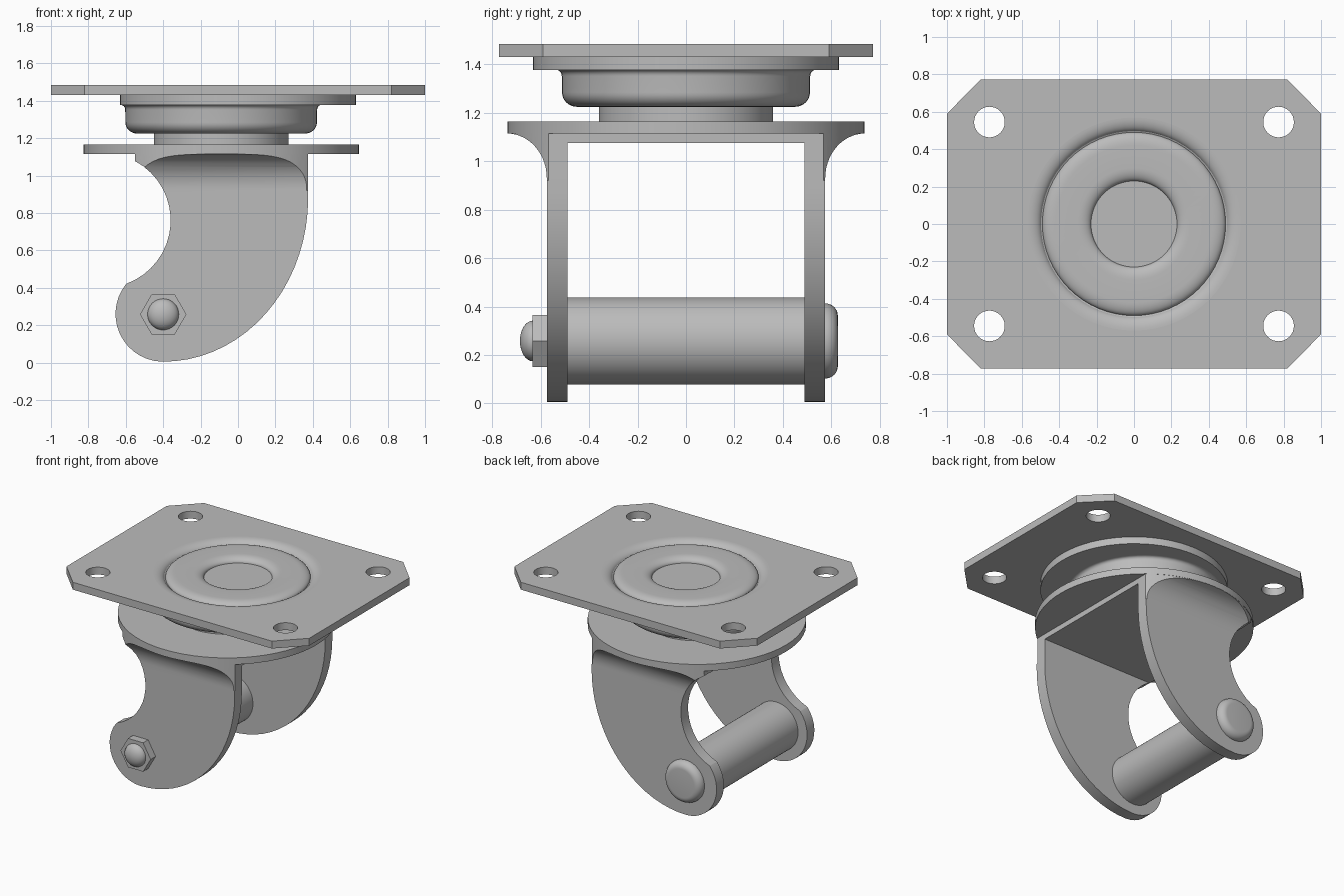
import bpy, bmesh
from math import radians, cos, sin, pi
from mathutils import Matrix, Vector

if "Cube" in bpy.data.objects:
    bpy.data.objects.remove(bpy.data.objects["Cube"])

steel = bpy.data.materials.new("grey_steel")
steel.use_nodes = True
GREY = (0.5, 0.5, 0.5, 1)
steel.diffuse_color = GREY
steel.node_tree.nodes["Principled BSDF"].inputs["Base Color"].default_value = GREY


def finish(bm, name):
    bmesh.ops.remove_doubles(bm, verts=bm.verts, dist=1e-5)
    bmesh.ops.recalc_face_normals(bm, faces=bm.faces)
    mesh = bpy.data.meshes.new(name)
    bm.to_mesh(mesh)
    bm.free()
    mesh.materials.append(steel)
    ob = bpy.data.objects.new(name, mesh)
    bpy.context.collection.objects.link(ob)
    return ob


def prism(name, points, offset):
    """Extrude a closed outline of 3D points along an offset."""
    bm = bmesh.new()
    face = bm.faces.new([bm.verts.new(p) for p in points])
    new = bmesh.ops.extrude_face_region(bm, geom=[face])["geom"]
    bmesh.ops.translate(bm, vec=offset, verts=[g for g in new if isinstance(g, bmesh.types.BMVert)])
    # the starting face stays as the second cap
    return finish(bm, name)


def lathe(name, profile, centre=(0, 0, 0), along_y=False, steps=64):
    """Revolve (radius, height) points around an upright or a y axis."""
    bm = bmesh.new()
    verts = [bm.verts.new((r, 0, h)) for r, h in profile]
    edges = [bm.edges.new(pair) for pair in zip(verts, verts[1:])]
    bmesh.ops.spin(bm, geom=verts + edges, axis=(0, 0, 1), cent=(0, 0, 0),
                   angle=2 * pi, steps=steps, use_duplicate=False)
    turn = Matrix.Rotation(-pi / 2, 4, 'X') if along_y else Matrix.Identity(4)
    bm.transform(Matrix.Translation(centre) @ turn)
    return finish(bm, name)


def rod(name, radius, low, high, **kw):
    return lathe(name, [(0, low), (radius, low), (radius, high), (0, high)], **kw)


def arc(cx, cy, rx, ry, start, end, n):
    angles = [radians(start + (end - start) * i / n) for i in range(n + 1)]
    return [(cx + rx * cos(a), cy + ry * sin(a)) for a in angles]


def activate(ob):
    bpy.ops.object.select_all(action='DESELECT')
    ob.select_set(True)
    bpy.context.view_layer.objects.active = ob


def boolean(ob, cutter, operation):
    mod = ob.modifiers.new("cut", 'BOOLEAN')
    mod.object, mod.operation, mod.solver = cutter, operation, 'EXACT'
    activate(ob)
    bpy.ops.object.modifier_apply(modifier=mod.name)
    bpy.data.objects.remove(cutter)


def smooth(ob):
    activate(ob)
    bpy.ops.object.shade_smooth_by_angle(angle=radians(32))


parts = []
PIVOT = (-0.09, 0, 0)

# Mounting plate with clipped corners, bolt holes and an opening for the dish
corner = [(1, 0.59), (0.82, 0.772)]
outline = corner + [(-x, y) for x, y in reversed(corner)]
outline += [(-x, -y) for x, y in outline]
plate = prism("mounting_plate", [(x, y, 1.43) for x, y in outline], (0, 0, 0.055))
for sx in (-1, 1):
    for sy in (-1, 1):
        boolean(plate, rod("hole_cutter", 0.082, 1.3, 1.6,
                           centre=(sx * 0.773, sy * 0.545, 0), steps=32), 'DIFFERENCE')
boolean(plate, rod("dish_cutter", 0.57, 1.3, 1.6), 'DIFFERENCE')
parts.append(plate)

# Dished centre with a raised ring, and the flange below it
dish = [(0, 1.445), (0.227, 1.445)]
dish += arc(0.3, 1.445, 0.07, 0.038, 180, 90, 8)
dish += arc(0.42, 1.448, 0.07, 0.035, 90, 0, 8)
dish += arc(0.57, 1.44, 0.075, 0.045, 165, 90, 8)
dish += [(0.57, 1.43), (0.632, 1.43), (0.632, 1.377), (0, 1.377)]
parts.append(lathe("dished_flange", dish))

# Bearing housing, neck and swivel disc
housing = [(0, 1.39), (0.535, 1.39), (0.535, 1.377)]
housing += arc(0.535, 1.352, 0.022, 0.025, 90, 180, 5)
housing += arc(0.45, 1.285, 0.062, 0.06, 0, -90, 8) + [(0, 1.225)]
parts.append(lathe("bearing_housing", housing, PIVOT))
parts.append(rod("swivel_neck", 0.36, 1.15, 1.24, centre=PIVOT))
parts.append(rod("swivel_disc", 0.737, 1.115, 1.165, centre=PIVOT))

# Fork legs: flared section, trimmed to the side outline and the disc edge
side = [(0.375, 1.2), (-0.55, 1.2)]
side += arc(-0.72, 0.76, 0.36, 0.36, 62, -70, 16)
side += arc(-0.4, 0.26, 0.255, 0.255, 141, 268, 14)
side += arc(-0.4, 0.88, 0.775, 0.875, 270, 360, 18)
section = [(0.49, 1.13), (0.49, -0.1), (0.575, -0.1)]
section += arc(0.74, 0.93, 0.165, 0.185, 180, 90, 14) + [(0.76, 1.115), (0.76, 1.13)]
for s, name in ((-1, "front_fork_leg"), (1, "back_fork_leg")):
    leg = prism(name, [(-0.8, s * y, z) for y, z in section], (1.4, 0, 0))
    boolean(leg, prism("outline_cutter", [(x, -1, z) for x, z in side], (0, 2, 0)), 'INTERSECT')
    trim = [(0, -0.2), (1.5, -0.2), (1.5, 0.92), (0.735, 0.92), (0.735, 1.3), (0, 1.3)]
    boolean(leg, lathe("edge_cutter", trim, PIVOT, steps=96), 'INTERSECT')
    parts.append(leg)

# Bridge joining the legs under the disc
bridge = [(-0.55, -0.5), (0.375, -0.5), (0.375, 0.5), (-0.55, 0.5)]
parts.append(prism("fork_bridge", [(x, y, 1.075) for x, y in bridge], (0, 0, 0.05)))

# Axle sleeve, bolt head, nut and rounded bolt end
AXLE = dict(centre=(-0.4, 0, 0.258), along_y=True)
parts.append(rod("axle_sleeve", 0.18, -0.5, 0.5, **AXLE))
head = [(0, 0.56), (0.155, 0.56), (0.155, 0.575)]
head += arc(0.105, 0.575, 0.05, 0.052, 0, 90, 8) + [(0, 0.628)]
parts.append(lathe("bolt_head", head, **AXLE))
parts.append(rod("hex_nut", 0.124, -0.634, -0.56, steps=6, **AXLE))
tip = [(0, -0.62), (0.084, -0.62)] + arc(0, -0.632, 0.084, 0.054, 0, -90, 8)
parts.append(lathe("bolt_end", tip, steps=32, **AXLE))

for part in parts:
    smooth(part)
